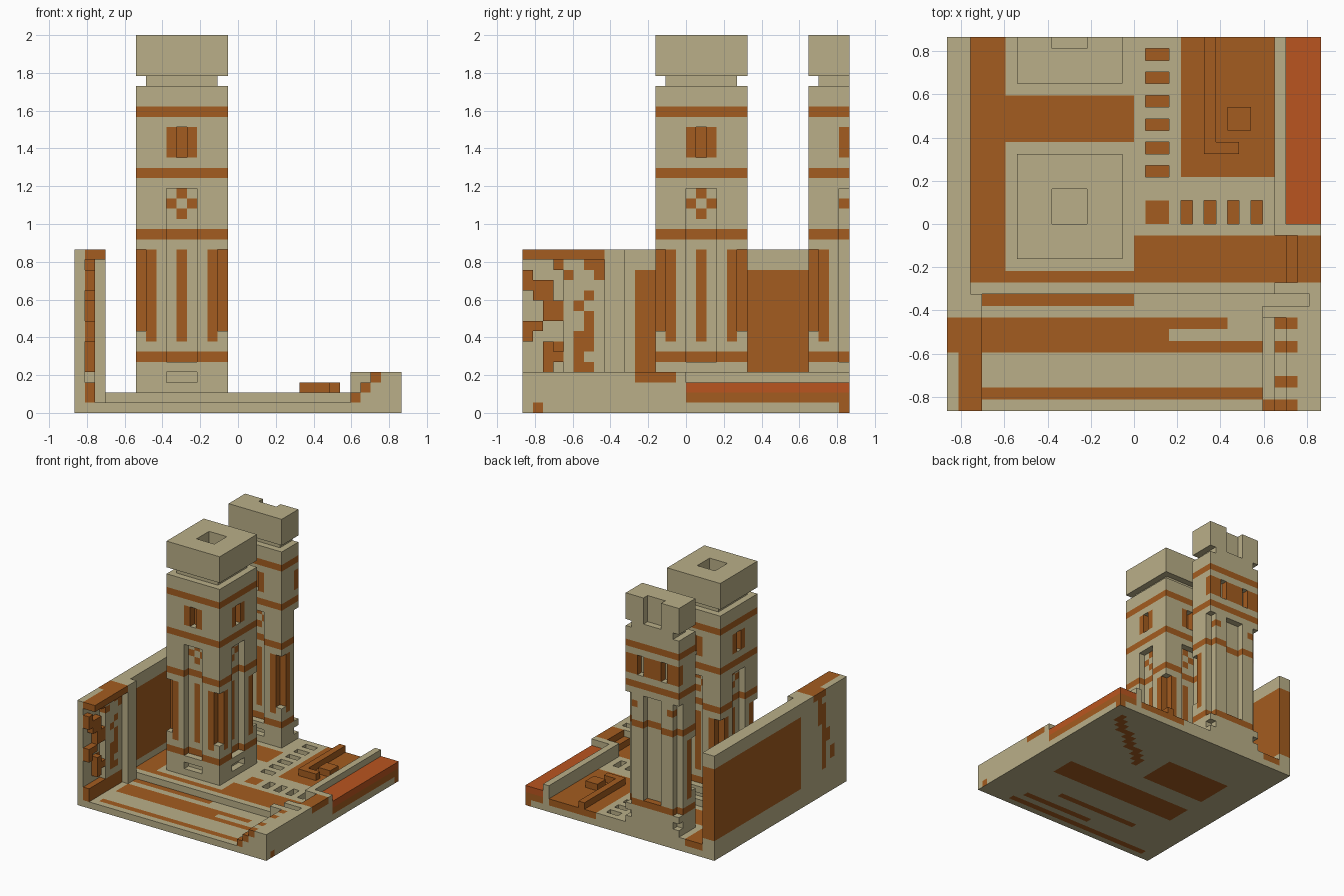
import bpy, bmesh
from mathutils import Vector

U = 2 / 37          # block size
N = 32              # blocks along each side of the plot
TAN, BROWN, ORANGE = range(3)

if "Cube" in bpy.data.objects:
    bpy.data.objects.remove(bpy.data.objects["Cube"], do_unlink=True)


def material(name, rgb):
    m = bpy.data.materials.new(name)
    m.use_nodes = True
    m.diffuse_color = (*rgb, 1)
    m.node_tree.nodes["Principled BSDF"].inputs["Base Color"].default_value = (*rgb, 1)
    return m


MATS = [material("sandstone", (0.49, 0.43, 0.246)),
        material("brown", (0.37, 0.107, 0.014)),
        material("orange", (0.49, 0.091, 0.014))]


def cells(i0, i1, j0, j1, k0, k1):
    return [(i, j, k) for i in range(i0, i1) for j in range(j0, j1) for k in range(k0, k1)]


def fill(part, box, colour=TAN):
    for c in cells(*box):
        part[c] = colour


def paint(part, box, colour=BROWN):
    for c in cells(*box):
        if c in part:
            part[c] = colour


def carve(part, box):
    for c in cells(*box):
        part.pop(c, None)


def build(name, part, under=None):
    """Turn the blocks of one part into a surface of merged flat faces."""
    bm, verts = bmesh.new(), {}

    def vert(p):
        if p not in verts:
            verts[p] = bm.verts.new(((p[0] - N / 2) * U, (p[1] - N / 2) * U, p[2] * U))
        return verts[p]

    for c, colour in part.items():
        for axis in range(3):
            for side in (0, 1):
                near = list(c)
                near[axis] += 2 * side - 1
                if tuple(near) in part:
                    continue
                ring = []
                for s, t in ((0, 0), (1, 0), (1, 1), (0, 1)):
                    p = list(c)
                    p[axis] += side
                    p[(axis + 1) % 3] += s
                    p[(axis + 2) % 3] += t
                    ring.append(vert(tuple(p)))
                f = bm.faces.new(ring if side else ring[::-1])
                f.material_index = colour
                if under and axis == 2 and side == 0 and c[2] == 0:
                    f.material_index = BROWN if under(c[0], c[1]) else TAN
    bmesh.ops.dissolve_limit(bm, angle_limit=0.01, verts=bm.verts[:], edges=bm.edges[:],
                             delimit={'MATERIAL'})
    me = bpy.data.meshes.new(name)
    bm.to_mesh(me)
    bm.free()
    for m in MATS:
        me.materials.append(m)
    ob = bpy.data.objects.new(name, me)
    bpy.context.collection.objects.link(ob)


# Floor: low strip in front, one step up behind
floor = {}
fill(floor, (0, 32, 0, 32, 0, 1))
fill(floor, (2, 28, 10, 32, 1, 2))
for rect in ((3, 32, 1, 2), (3, 30, 5, 6), (3, 19, 6, 7), (3, 24, 7, 8), (3, 16, 9, 10)):
    paint(floor, (*rect, 0, 1))
for rect in ((2, 28, 11, 12), (16, 28, 12, 15), (2, 5, 11, 32), (5, 16, 23, 27),
             (20, 28, 20, 32), (17, 19, 16, 18)):
    paint(floor, (*rect, 1, 2))
paint(floor, (31, 32, 31, 32, 0, 1))
pits = [(17, 19, j, j + 1) for j in range(20, 32, 2)]
pits += [(i, i + 1, 16, 18) for i in range(20, 28, 2)]
for pit in pits:
    carve(floor, (*pit, 1, 2))
    paint(floor, (*pit, 0, 1))


def under_pattern(i, j):
    bands = ((2, 27, 1, 2), (14, 26, 3, 4), (8, 22, 6, 7), (5, 27, 11, 15), (5, 16, 18, 24))
    diagonal = 18 < i < 30 and abs(j - 20 - (i - 18) * 0.75) < 0.8
    return diagonal or any(a <= i < b and c <= j < d for a, b, c, d in bands)


build("floor", floor, under_pattern)

# Left wall with a worn niche at the front
wall = {}
fill(wall, (0, 2, 10, 32, 1, 16))
fill(wall, (0, 3, 8, 10, 1, 16))
fill(wall, (0, 1, 0, 8, 1, 16))
fill(wall, (1, 2, 4, 8, 1, 15))
fill(wall, (1, 3, 0, 8, 15, 16), BROWN)
paint(wall, (0, 1, 5, 8, 15, 16))
paint(wall, (0, 2, 11, 32, 3, 14))
fill(wall, (1, 2, 0, 8, 1, 3), BROWN)
worn = ("...b..bb", "b...b..b", "bbb.....", ".bb...b.", "..bb.b..", "..bb..b.",
        "bb....b.", "b....bb.", "..b..bb.", "..bb.b..", "..b..bb.")
for r, row in enumerate(worn):
    for j, mark in enumerate(row):
        if mark == "b":
            wall[(1, j, 14 - r)] = BROWN
for rect in ((5, 6, 4, 14), (4, 5, 8, 10), (6, 7, 11, 15), (3, 4, 5, 7)):
    paint(wall, (0, 1, *rect))
build("left_wall", wall)

# Right terrace: front steps, drain channel, back steps, curb and bright slab
terrace = {}
for i, h in ((27, 2), (28, 3), (29, 4), (30, 4), (31, 4)):
    fill(terrace, (i, i + 1, 0, 8, 1, h))
fill(terrace, (27, 32, 8, 9, 1, 4))
fill(terrace, (31, 32, 9, 10, 1, 4))
fill(terrace, (28, 32, 10, 11, 1, 4))
fill(terrace, (28, 32, 15, 16, 1, 4))
fill(terrace, (28, 29, 16, 32, 1, 4))
for i, h in ((28, 2), (29, 3), (30, 4), (31, 4)):
    fill(terrace, (i, i + 1, 11, 15, 1, h))
    paint(terrace, (i, i + 1, 11, 15, h - 1, h))
for i in range(3):
    paint(terrace, (27 + i, 28 + i, 0, 1, 1 + i, 2 + i))
for j in (2, 5, 7):
    paint(terrace, (28, 30, j, j + 1, 1, 4))
fill(terrace, (29, 32, 16, 32, 1, 2), BROWN)
fill(terrace, (29, 32, 16, 32, 2, 3), ORANGE)
build("right_terrace", terrace)

# Low railing and block on the courtyard
rail = {}
fill(rail, (22, 23, 22, 32, 2, 3), BROWN)
fill(rail, (22, 25, 22, 23, 2, 3), BROWN)
build("courtyard_rail", rail)
block = {}
fill(block, (24, 26, 24, 26, 2, 3), BROWN)
build("courtyard_block", block)


def tower(name, j0):
    """Square tower, nine blocks wide; only the part inside the plot is kept."""
    t, i0 = {}, 6
    fill(t, (0, 9, 0, 9, 2, 32))
    fill(t, (1, 8, 1, 8, 32, 33))
    fill(t, (0, 9, 0, 9, 33, 37))
    carve(t, (3, 6, 3, 6, 33, 37))
    for k in (5, 17, 23, 29):
        paint(t, (0, 9, 0, 9, k, k + 1))

    # Notched brown corners
    for a in (0, 8):
        for b in (0, 8):
            carve(t, (a, a + 1, b, b + 1, 8, 16))
    # Each feature is given across the face, by depth and by height, for all four sides
    def on_sides(action, a0, a1, d0, d1, k0, k1):
        action(t, (a0, a1, d0, d1, k0, k1))
        action(t, (a0, a1, 9 - d1, 9 - d0, k0, k1))
        action(t, (d0, d1, a0, a1, k0, k1))
        action(t, (9 - d1, 9 - d0, a0, a1, k0, k1))

    on_sides(carve, 3, 6, 0, 1, 5, 22)
    on_sides(carve, 3, 6, 0, 1, 3, 4)
    on_sides(paint, 3, 6, 0, 2, 25, 28)
    on_sides(carve, 4, 5, 0, 1, 25, 28)
    on_sides(paint, 4, 5, 1, 2, 7, 16)
    for a, k in ((4, 21), (3, 20), (5, 20), (4, 19)):
        on_sides(paint, a, a + 1, 1, 2, k, k + 1)
    for a in (1, 7):
        on_sides(paint, a, a + 1, 0, 1, 7, 16)
        on_sides(paint, a, a + 1, 1, 2, 8, 15)
    # Inner shaft and brown chamber
    carve(t, (3, 6, 3, 6, 6, 22))
    paint(t, (1, 8, 3, 6, 25, 28))
    carve(t, (2, 3, 3, 6, 25, 28))
    carve(t, (6, 7, 3, 6, 25, 28))
    build(name, {(i + i0, j + j0, k): c for (i, j, k), c in t.items() if j + j0 < N})


tower("front_tower", 13)
tower("back_tower", 28)
